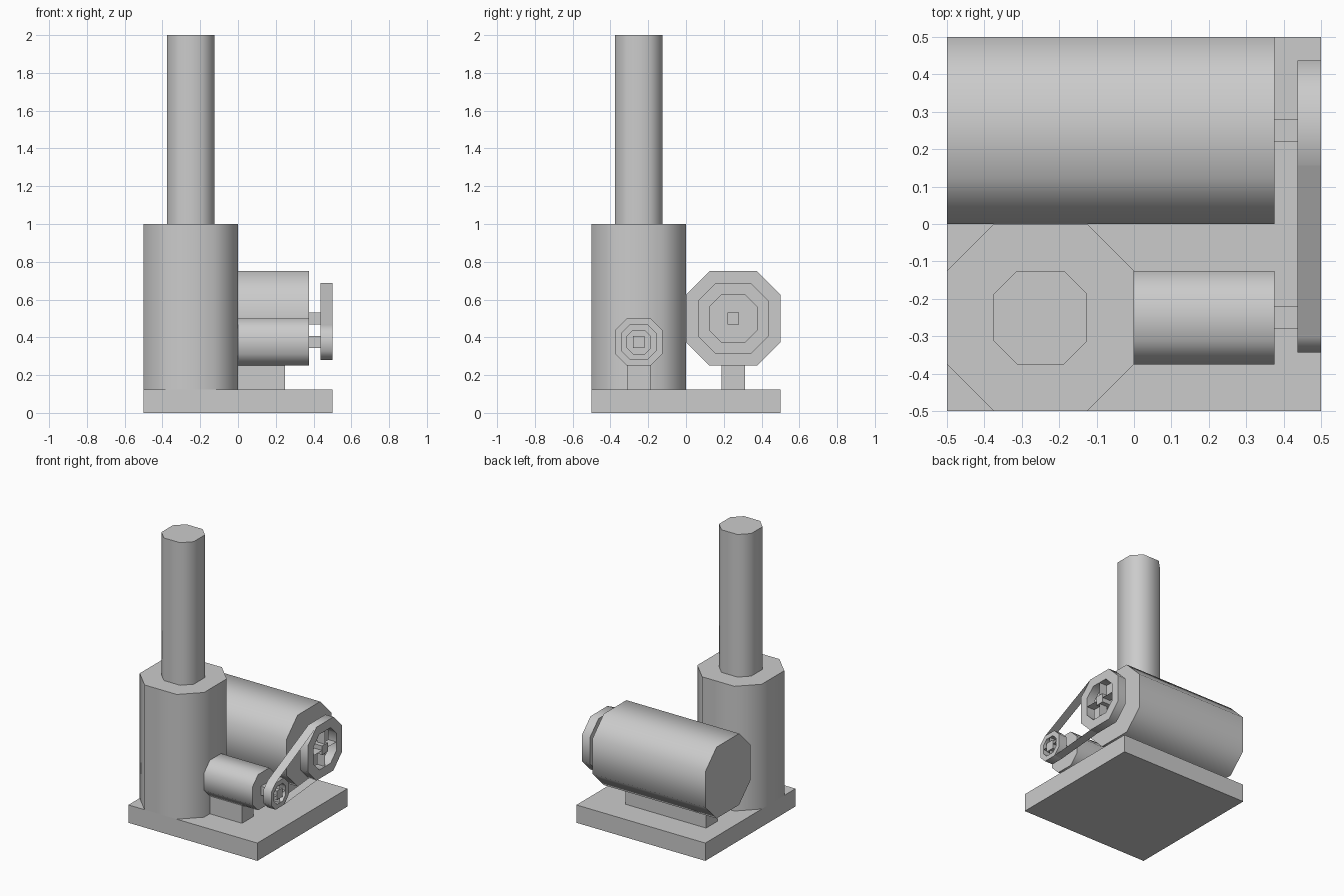
import bpy, math

if "Cube" in bpy.data.objects:
    bpy.data.objects.remove(bpy.data.objects["Cube"])


def make_object(name, verts, faces, smooth=False):
    mesh = bpy.data.meshes.new(name)
    mesh.from_pydata(verts, [], faces)
    mesh.update()
    obj = bpy.data.objects.new(name, mesh)
    bpy.context.collection.objects.link(obj)
    if smooth:
        bpy.ops.object.select_all(action='DESELECT')
        obj.select_set(True)
        bpy.context.view_layer.objects.active = obj
        bpy.ops.object.shade_smooth_by_angle(angle=math.radians(50))
    return obj


def octagon(a, b, r):
    """Square of half-width r with its corners cut at half of r."""
    h = r / 2
    pts = [(r, -h), (r, h), (h, r), (-h, r), (-r, h), (-r, -h), (-h, -r), (h, -r)]
    return [(a + p, b + q) for p, q in pts]


def place(axis, pts, t):
    return [(t, p, q) if axis == 'X' else (p, q, t) for p, q in pts]


def prism(name, axis, a, b, r, t0, t1):
    pts = octagon(a, b, r)
    n = len(pts)
    verts = place(axis, pts, t0) + place(axis, pts, t1)
    faces = [(i, (i + 1) % n, (i + 1) % n + n, i + n) for i in range(n)]
    faces += [tuple(reversed(range(n))), tuple(range(n, 2 * n))]
    return make_object(name, verts, faces, True)


def ring(name, a, b, r_out, r_in, t0, t1):
    """Octagonal open rim around the x axis."""
    loops = [(r_out, t0), (r_out, t1), (r_in, t1), (r_in, t0)]
    verts = [v for r, t in loops for v in place('X', octagon(a, b, r), t)]
    faces = []
    for k in range(4):
        m = (k + 1) % 4
        for i in range(8):
            j = (i + 1) % 8
            faces.append((k * 8 + i, k * 8 + j, m * 8 + j, m * 8 + i))
    return make_object(name, verts, faces, True)


def box(name, x, y, z):
    verts = [(i, j, k) for i in x for j in y for k in z]
    faces = [(0, 1, 3, 2), (4, 6, 7, 5), (0, 4, 5, 1),
             (2, 3, 7, 6), (0, 2, 6, 4), (1, 5, 7, 3)]
    return make_object(name, verts, faces)


def strips(name, segments, x0, x1):
    """Thin sheets spanning x0..x1, one per (y, z) line segment."""
    verts, faces = [], []
    for (ya, za), (yb, zb) in segments:
        n = len(verts)
        verts += [(x0, ya, za), (x1, ya, za), (x1, yb, zb), (x0, yb, zb)]
        faces.append((n, n + 1, n + 2, n + 3))
    return make_object(name, verts, faces)


# Base plate, tower and chimney
box("base_plate", (-0.5, 0.5), (-0.5, 0.5), (0, 0.125))
prism("tower", 'Z', -0.25, -0.25, 0.25, 0.125, 1.0)
prism("chimney", 'Z', -0.25, -0.25, 0.125, 1.0, 2.0)

# Two horizontal drums, each with a foot, shaft and pulley rim
S = 0.03125
P0, P1 = 0.4375, 0.5
units = [
    # name, y, z, drum radius, drum start, foot start, rim outer, rim inner
    ("large", 0.25, 0.5, 0.25, -0.5, -0.375, 0.1875, 0.125),
    ("small", -0.25, 0.375, 0.125, 0.0, 0.0, 0.09375, 0.0625),
]
for name, y, z, r, x0, foot, r_out, r_in in units:
    prism(name + "_drum", 'X', y, z, r, x0, 0.375)
    box(name + "_foot", (foot, 0.25), (y - 0.0625, y + 0.0625), (0.125, 0.25))
    box(name + "_shaft", (0.375, P1), (y - S, y + S), (z - S, z + S))
    ring(name + "_pulley_rim", y, z, r_out, r_in, P0, P1)
    spokes = [((y + S * a, z + S * b), (y + r_in * a, z + r_in * b))
              for a, b in ((1, 0), (-1, 0), (0, 1), (0, -1))]
    strips(name + "_pulley_spokes", spokes, P0, P1)

# Drive belt: two thin runs joining the pulley rims
belt = [((0.15625, 0.6875), (-0.296875, 0.46875)),
        ((0.15625, 0.3125), (-0.203125, 0.28125))]
strips("drive_belt", belt, P0, P1)
